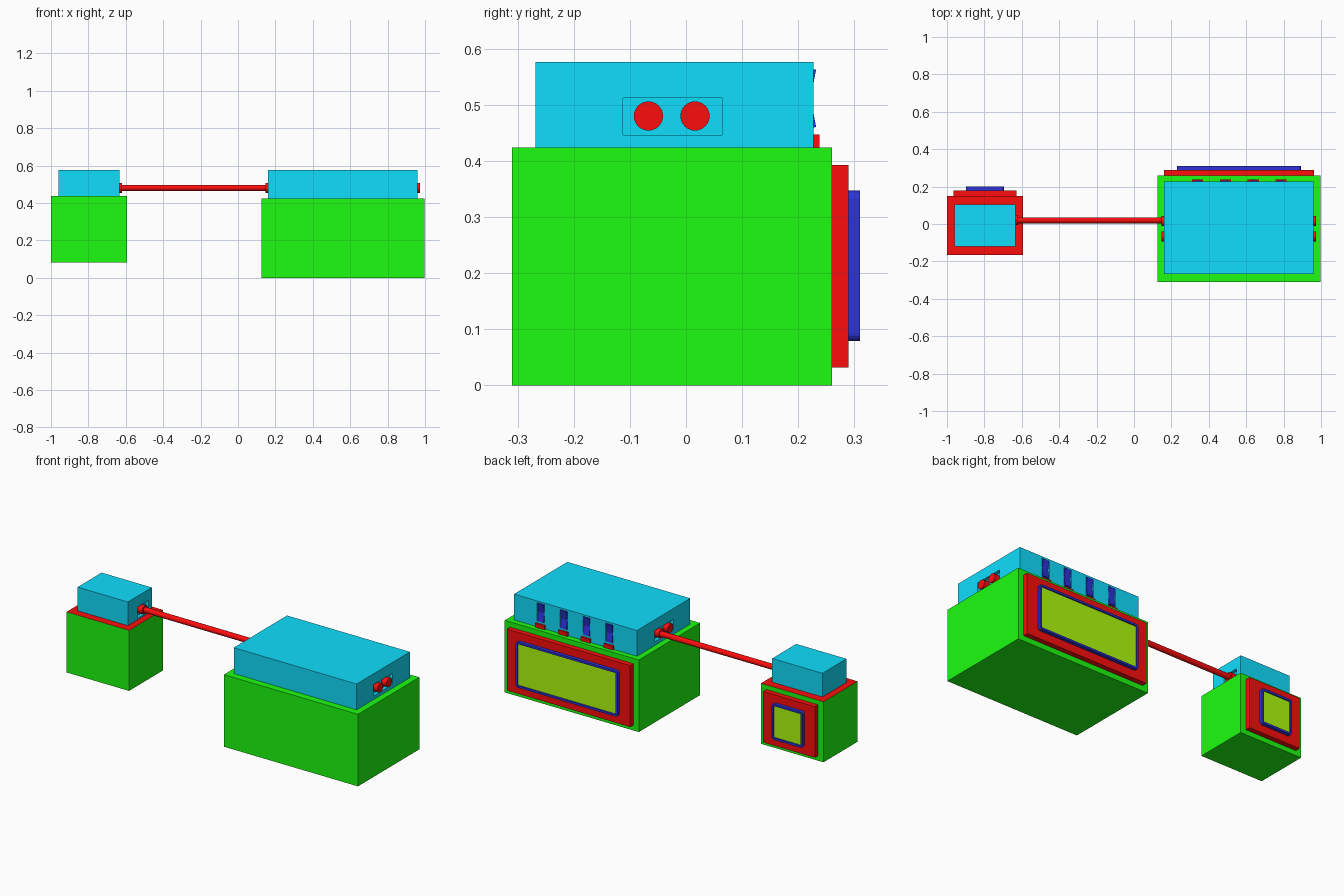
import bpy, bmesh
from mathutils import Vector, Matrix

if "Cube" in bpy.data.objects:
    bpy.data.objects.remove(bpy.data.objects["Cube"])


def mat(name, r, g, b):
    m = bpy.data.materials.new(name)
    m.diffuse_color = (r, g, b, 1)
    m.use_nodes = True
    m.node_tree.nodes["Principled BSDF"].inputs["Base Color"].default_value = m.diffuse_color
    return m


GREEN = mat("green", 0.012, 0.98, 0.005)
CYAN = mat("cyan", 0.005, 0.73, 0.99)
RED = mat("red", 0.98, 0.004, 0.004)
BLUE = mat("blue", 0.026, 0.033, 0.70)
LIME = mat("lime", 0.43, 0.98, 0.004)


def finish(name, bm, *mats):
    bmesh.ops.recalc_face_normals(bm, faces=bm.faces)
    me = bpy.data.meshes.new(name)
    bm.to_mesh(me)
    bm.free()
    ob = bpy.data.objects.new(name, me)
    for m in mats:
        me.materials.append(m)
    bpy.context.collection.objects.link(ob)
    return ob


def box_bm(x, y, z):
    bm = bmesh.new()
    bmesh.ops.create_cube(bm, size=1)
    for v in bm.verts:
        v.co = Vector([(a + b) / 2 + c * (b - a) for (a, b), c in zip((x, y, z), v.co)])
    return bm


def box(name, x, y, z, m):
    return finish(name, box_bm(x, y, z), m)


def rod(name, x, y, z, r, m, sides=32):
    bm = bmesh.new()
    bmesh.ops.create_cone(bm, cap_ends=True, segments=sides, radius1=r, radius2=r, depth=x[1] - x[0],
                          matrix=Matrix.Translation(((x[0] + x[1]) / 2, y, z)) @ Matrix.Rotation(1.5707963, 4, 'Y'))
    for f in bm.faces:
        f.smooth = len(f.verts) == 4
    for e in bm.edges:
        e.smooth = all(f.smooth for f in e.link_faces)
    return finish(name, bm, m)


def cut(target, name, x, y, z):
    c = box(name, x, y, z, CYAN)
    c.hide_render = True
    c.hide_viewport = True
    c.display_type = 'WIRE'
    mod = target.modifiers.new(name, 'BOOLEAN')
    mod.operation = 'DIFFERENCE'
    mod.solver = 'EXACT'
    mod.object = c


def screen(prefix, x, y, z, rim=0.02, radius=0.015):
    """Rounded blue bezel with a slightly sunken lime panel."""
    bm = box_bm(x, y, z)
    edges = [e for e in bm.edges if abs(e.verts[0].co.y - e.verts[1].co.y) > 1e-4]
    bmesh.ops.bevel(bm, geom=edges, offset=radius, segments=4, profile=0.5, affect='EDGES')
    bm.normal_update()
    face = max((f for f in bm.faces if f.normal.y > 0.9), key=lambda f: f.calc_area())
    bmesh.ops.inset_region(bm, faces=[face], thickness=rim * 0.6)
    bmesh.ops.inset_region(bm, faces=[face], thickness=0.001, depth=-0.006)
    face.material_index = 1
    finish(prefix + "_screen", bm, BLUE, LIME)


# large cabinet with back plate and screen
box("large_cabinet", (0.125, 0.998), (-0.31, 0.26), (0, 0.424), GREEN)
box("large_back_plate", (0.16, 0.963), (0.26, 0.29), (0.032, 0.393), RED)
screen("large", (0.23, 0.892), (0.29, 0.31), (0.079, 0.347))

# large upper housing with end recesses
large_top = box("large_housing", (0.16, 0.96), (-0.268, 0.227), (0.424, 0.576), CYAN)
for side, x, xs in (("left", (0.15, 0.18), (0.148, 0.175)), ("right", (0.94, 0.97), (0.945, 0.973))):
    cut(large_top, side + "_recess_cutter", x, (-0.112, 0.064), (0.446, 0.512))
    for i, y in enumerate((-0.067, 0.016)):
        rod(f"{side}_socket_{i + 1}", (xs[0] - 0.01, xs[1]) if side == "right" else (xs[0], xs[1] + 0.01),
            y, 0.48, 0.026, RED)

# four back slots, each with a bent blue slat and a red tab under it
for i in range(4):
    cx = 0.34 + i * 0.1485
    cut(large_top, f"slot_cutter_{i + 1}", (cx - 0.024, cx + 0.024), (0.212, 0.24), (0.457, 0.566))
    bm = bmesh.new()
    profile = [(0.205, 0.459), (0.232, 0.460), (0.222, 0.512), (0.232, 0.563), (0.205, 0.564)]
    f = bm.faces.new([bm.verts.new((cx - 0.02, y, z)) for y, z in profile])
    ext = bmesh.ops.extrude_face_region(bm, geom=[f])
    bmesh.ops.translate(bm, vec=(0.04, 0, 0), verts=[g for g in ext["geom"] if isinstance(g, bmesh.types.BMVert)])
    finish(f"slot_slat_{i + 1}", bm, BLUE)
    box(f"slot_tab_{i + 1}", (cx - 0.03, cx + 0.03), (0.222, 0.238), (0.424, 0.447), RED)

# small cabinet: green sides, red top face
bm = box_bm((-1, -0.593), (-0.166, 0.15), (0.081, 0.437))
bm.normal_update()
for f in bm.faces:
    f.material_index = int(f.normal.z > 0.9)
finish("small_cabinet", bm, GREEN, RED)
box("small_back_plate", (-0.965, -0.628), (0.15, 0.18), (0.11, 0.41), RED)
screen("small", (-0.898, -0.696), (0.18, 0.20), (0.155, 0.365))
small_top = box("small_housing", (-0.96, -0.633), (-0.12, 0.103), (0.437, 0.576), CYAN)
cut(small_top, "small_recess_cutter", (-0.652, -0.62), (-0.03, 0.07), (0.446, 0.512))

# connecting pipe and its small-side collar
rod("small_socket", (-0.655, -0.619), 0.02, 0.48, 0.026, RED)
rod("connecting_pipe", (-0.65, 0.18), 0.02, 0.48, 0.016, RED)
